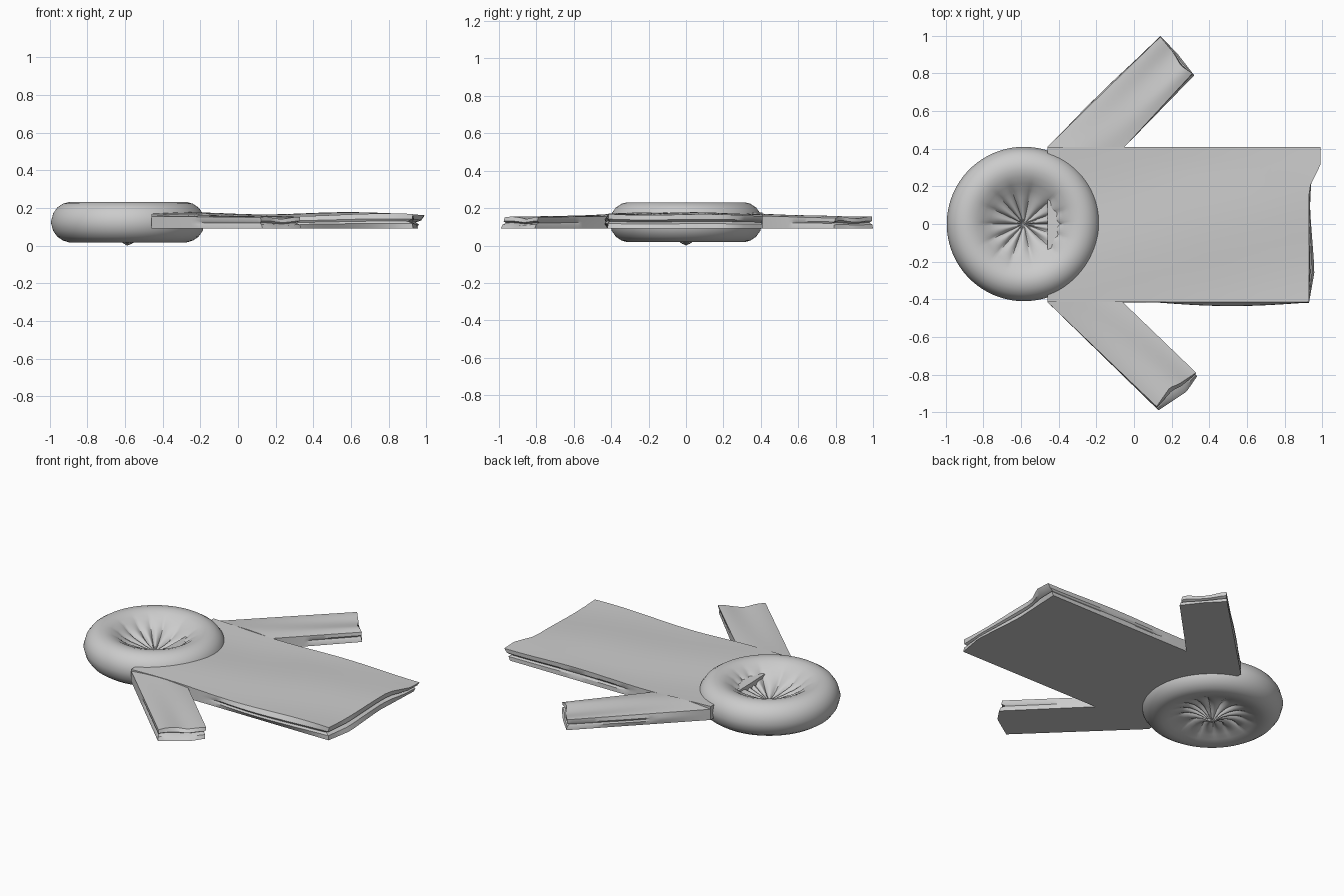
import bpy, bmesh
from math import sin, cos, pi
from mathutils import Vector

if "Cube" in bpy.data.objects:
    bpy.data.objects.remove(bpy.data.objects["Cube"])


def finish(name, bm, angle):
    bmesh.ops.recalc_face_normals(bm, faces=bm.faces)
    me = bpy.data.meshes.new(name)
    bm.to_mesh(me)
    bm.free()
    ob = bpy.data.objects.new(name, me)
    bpy.context.collection.objects.link(ob)
    bpy.ops.object.select_all(action='DESELECT')
    ob.select_set(True)
    bpy.context.view_layer.objects.active = ob
    bpy.ops.object.shade_smooth_by_angle(angle=angle)
    return ob


def along(points, t):
    """Piecewise linear lookup through (t, value...) points, as a Vector."""
    for a, b in zip(points, points[1:]):
        if t <= b[0]:
            k = (t - a[0]) / (b[0] - a[0])
            return Vector(a[1:]).lerp(Vector(b[1:]), k)
    return Vector(points[-1][1:])


def slab(name, start, end_low, end_top, bulge, height, nu=28, nv=16):
    """Cloth panel: flat underside, wavy top, two-layered grooved rim."""
    layers = [(0, 0), (0.35, 0.003), (0.5, 0.025), (0.65, 0.003), (1, 0)]
    centre = (along(start, .5) + along(end_top, .5)) / 2

    def place(i, j, layer):
        u, v = i / nu, j / nv
        f, inset = layers[layer]
        a = along(start, v)
        e = along(end_low, v).lerp(along(end_top, v), f)
        w = (along(start, 1) - along(start, 0)).normalized()
        p = a.lerp(e, u)
        p += w * bulge(u, v) * (1 - f) * 4 * f
        if i == nu:
            p -= (e - a).normalized() * inset
        if i > nu * .4 and j in (0, nv):
            p += w * inset * (.4 if j == 0 else -.4)
        return Vector((p.x, p.y, .09 + f * (height(u, v) - .09)))

    bm = bmesh.new()
    rim = ([(i, 0) for i in range(nu)] + [(nu, j) for j in range(nv)] +
           [(i, nv) for i in range(nu, 0, -1)] + [(0, j) for j in range(nv, 0, -1)])
    rings = [{r: bm.verts.new(place(*r, k)) for r in rim} for k in range(5)]
    for k in (0, 4):
        g = rings[k]
        grid = [[g.get((i, j)) or bm.verts.new(place(i, j, k)) for j in range(nv + 1)]
                for i in range(nu + 1)]
        for i in range(nu):
            for j in range(nv):
                bm.faces.new((grid[i][j], grid[i + 1][j], grid[i + 1][j + 1], grid[i][j + 1]))
    for lo, hi in zip(rings, rings[1:]):
        for a, b in zip(rim, rim[1:] + rim[:1]):
            bm.faces.new((lo[a], lo[b], hi[b], hi[a]))
    return finish(name, bm, .6)


# Main panel, square behind the cushion and ragged at the far end
slab("body_panel",
     [(0, -.46, -.415), (1, -.46, .41)],
     [(0, .93, -.42), (.2, .96, -.25), (.6, .935, .08), (1, .95, .41)],
     [(0, .93, -.415), (.73, .93, .19), (.87, .99, .31), (1, .99, .41)],
     lambda u, v: -.022 * max(0, sin((u - .4) / .6 * pi)) * (1 - v) if u > .4 else 0,
     lambda u, v: .167 + .006 * sin(u * 9 + v * 2) + .005 * sin(v * 7 - u * 3))

# Two slanted sleeves
slab("left_sleeve",
     [(0, -.05, .41), (1, -.46, .41)],
     [(0, .32, .79), (.5, .235, .9), (1, .14, 1.0)],
     [(0, .31, .80), (.35, .25, .84), (.6, .21, .91), (1, .14, .995)],
     lambda u, v: .012 * sin(u * pi) ** 2 * v,
     lambda u, v: .158 + .012 * sin(v * pi) * (1 - u * .5) - .012 * u + .008 * u * sin(v * 8))
slab("right_sleeve",
     [(0, -.06, -.415), (1, -.46, -.415)],
     [(0, .335, -.81), (.4, .28, -.89), (1, .13, -.99)],
     [(0, .33, -.79), (.4, .24, -.85), (.6, .19, -.87), (1, .12, -.97)],
     lambda u, v: 0,
     lambda u, v: .156 + .012 * sin(v * pi) * (1 - u * .5) - .012 * u + .008 * u * cos(v * 7))

# Gathered round cushion: lathed profile with pinched folds in both dimples
profile = [(.02, .095), (.06, .105), (.10, .122), (.14, .142), (.18, .168), (.215, .198),
           (.25, .22), (.285, .231), (.315, .231), (.345, .223), (.375, .203), (.397, .172),
           (.41, .125), (.397, .078), (.375, .047), (.345, .027), (.315, .018), (.285, .018),
           (.25, .028), (.215, .042), (.18, .055), (.14, .062), (.10, .058), (.06, .042),
           (.02, .012)]
bm = bmesh.new()
SEG = 128
rows = []
for n, (r, z) in enumerate(profile):
    row = []
    for s in range(SEG):
        t = 2 * pi * s / SEG
        fold = abs(sin(7 * t + .8 * sin(2 * t) + .5 * sin(3 * t))) ** .6 - .6
        amp = .028 * max(0, min(1, (.23 - r) / .1)) * min(1, r / .08)
        dz = fold * amp * (1 if n < 12 else -1)
        row.append(bm.verts.new((-.585 + r * cos(t), r * sin(t), z + dz)))
    rows.append(row)
for a, b in zip(rows, rows[1:]):
    for s in range(SEG):
        q = (s + 1) % SEG
        bm.faces.new((a[s], a[q], b[q], b[s]))
for row, z in ((rows[0], .09), (rows[-1], 0)):
    tip = bm.verts.new((-.59, 0, z))
    for s in range(SEG):
        bm.faces.new((row[s], row[(s + 1) % SEG], tip))
finish("gathered_cushion", bm, .8)
